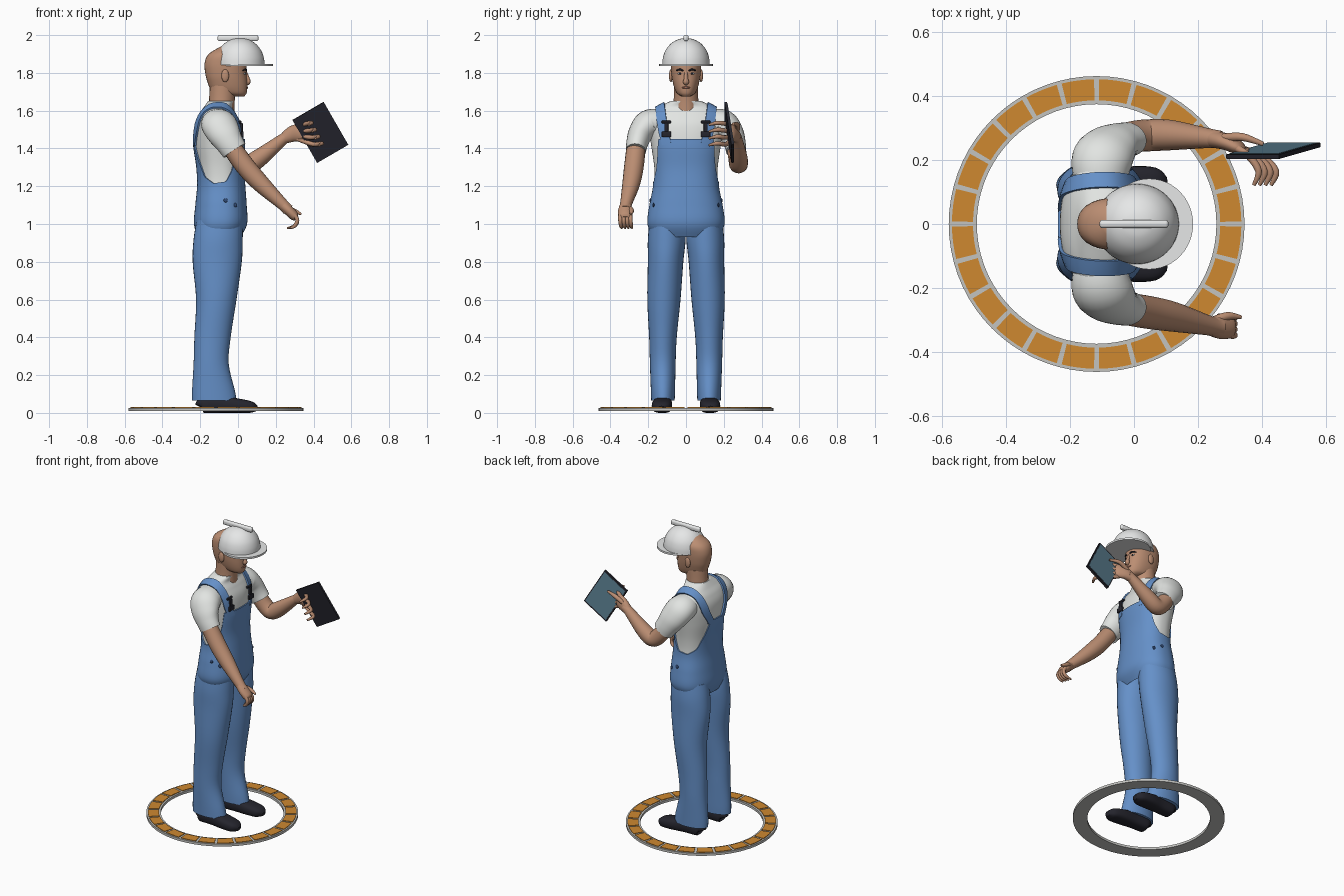
import bpy, bmesh, math
from mathutils import Vector, Matrix
from mathutils.bvhtree import BVHTree

if "Cube" in bpy.data.objects:
    bpy.data.objects.remove(bpy.data.objects["Cube"])


def material(name, r, g, b):
    m = bpy.data.materials.new(name)
    m.use_nodes = True
    m.diffuse_color = (r, g, b, 1)
    bsdf = m.node_tree.nodes["Principled BSDF"]
    bsdf.inputs["Base Color"].default_value = (r, g, b, 1)
    bsdf.inputs["Roughness"].default_value = 0.7
    return m


DENIM = material("denim blue", .13, .28, .58)
NAVY = material("navy button", .03, .07, .18)
SHIRT = material("shirt white", .76, .78, .76)
HELMET = material("helmet white", .8, .81, .81)
SKIN = material("skin", .5, .27, .17)
LIP = material("lip", .36, .15, .1)
DARK = material("near black", .018, .018, .026)
ORANGE = material("orange", .62, .25, .03)
GREY = material("light grey", .55, .55, .53)
SCREEN = material("screen teal", .1, .2, .27)


def finish(name, bm, mat, angle=45):
    bmesh.ops.recalc_face_normals(bm, faces=bm.faces)
    me = bpy.data.meshes.new(name)
    bm.to_mesh(me)
    bm.free()
    me.materials.append(mat)
    me.shade_smooth()
    me.set_sharp_from_angle(angle=math.radians(angle))
    ob = bpy.data.objects.new(name, me)
    bpy.context.collection.objects.link(ob)
    return ob


def skin_rings(name, rings, mat, closed=True, caps=True):
    bm = bmesh.new()
    vs = [[bm.verts.new(p) for p in r] for r in rings]
    n = len(rings[0])
    for a, b in zip(vs, vs[1:]):
        for i in range(n if closed else n - 1):
            j = (i + 1) % n
            bm.faces.new((a[i], a[j], b[j], b[i]))
    if caps:
        bm.faces.new(vs[0])
        bm.faces.new(vs[-1])
    return finish(name, bm, mat)


def spline(rows, n=5):
    """Smooth curve through rows of numbers."""
    rows = [Vector(r) for r in rows]
    out = []
    for i in range(len(rows) - 1):
        p1, p2 = rows[i], rows[i + 1]
        p0, p3 = rows[max(i - 1, 0)], rows[min(i + 2, len(rows) - 1)]
        for k in range(n):
            t = k / n
            out.append(p1 + (p2 - p0) * (t / 2) + (p0 * 2 - p1 * 5 + p2 * 4 - p3) * (t * t / 2)
                       + (p1 * 3 - p0 - p2 * 3 + p3) * (t ** 3 / 2))
    return out + [rows[-1]]


def oval(a, p=2):
    c, s = math.cos(a), math.sin(a)
    return math.copysign(abs(c) ** (2 / p), c), math.copysign(abs(s) ** (2 / p), s)


def loft(name, rows, mat, seg=32, p=2):
    """Level rings; each row is x, y, z, x radius, y radius."""
    rings = []
    for x, y, z, rx, ry in spline(rows):
        pts = [oval(math.tau * i / seg, p) for i in range(seg)]
        rings.append([(x + rx * c, y + ry * s, z) for c, s in pts])
    return skin_rings(name, rings, mat)


def tube(name, rows, mat, ref=(0, 1, 0), seg=20, p=2):
    """Rings across a path; each row is x, y, z, radius along ref, other radius."""
    pts = spline([r if len(r) == 5 else (*r, r[3]) for r in rows])
    rings = []
    for i, r in enumerate(pts):
        c = Vector(r[:3])
        t = (Vector(pts[min(i + 1, len(pts) - 1)][:3]) - Vector(pts[max(i - 1, 0)][:3])).normalized()
        u = Vector(ref)
        u = (u - t * u.dot(t)).normalized()
        w = t.cross(u)
        ring = [oval(math.tau * k / seg, p) for k in range(seg)]
        rings.append([c + u * r[3] * a + w * r[4] * b for a, b in ring])
    return skin_rings(name, rings, mat)


def ball(name, loc, size, mat):
    bm = bmesh.new()
    bmesh.ops.create_uvsphere(bm, u_segments=20, v_segments=12, radius=1,
                              matrix=Matrix.Translation(loc) @ Matrix.Diagonal((*size, 1)))
    return finish(name, bm, mat)


def box(name, matrix, mat, bevel=0):
    bm = bmesh.new()
    bmesh.ops.create_cube(bm, size=1, matrix=matrix)
    if bevel:
        bmesh.ops.bevel(bm, geom=bm.edges[:], offset=bevel, segments=3, affect='EDGES', profile=.5)
    return finish(name, bm, mat)


# Ground ring with inlaid tiles
CX, TILES = -.117, 24


def arc(r, z, a):
    return (CX + r * math.cos(a), r * math.sin(a), z)


section = [(.375, .01), (.463, .01), (.463, .026), (.375, .026), (.375, .01)]
skin_rings("ground_ring", [[arc(r, z, math.tau * i / 72) for i in range(72)] for r, z in section],
           GREY, caps=False)
for k in range(TILES):
    span = [math.radians(15 * k + 1 + 13 * i / 4) for i in range(5)]
    skin_rings("ring_tile", [[arc(.387, .024, a), arc(.453, .024, a), arc(.453, .03, a), arc(.387, .03, a)]
                             for a in span], ORANGE)

# Torso profile: z, centre x, x radius, y radius
BODY = spline([(.93, -.1, .105, .165), (1.0, -.0925, .133, .196), (1.1, -.09, .128, .186),
               (1.2, -.089, .12, .167), (1.3, -.094, .119, .168), (1.42, -.1, .13, .185),
               (1.52, -.105, .124, .2), (1.58, -.108, .1, .195), (1.62, -.105, .075, .145),
               (1.652, -.09, .068, .078)], 8)


def body_point(a, z, grow=0):
    for lo, hi in zip(BODY, BODY[1:]):
        if z <= hi[0]:
            break
    _, cx, rx, ry = lo.lerp(hi, max(0, min(1, (z - lo[0]) / (hi[0] - lo[0]))))
    c, s = oval(a, 2.3)
    return (cx + (rx + grow) * c, (ry + grow) * s, z)


AROUND = [math.tau * i / 96 for i in range(96)]
levels = [r[0] for r in BODY if r[0] > 1.12]
shirt = skin_rings("shirt_body", [[body_point(a, z) for a in AROUND] for z in levels], SHIRT)

# Overalls: bib in front, low sides, tapered back panel
RIM = [(0, 1.45), (46, 1.45), (51, 1.38), (62, 1.29), (80, 1.225), (105, 1.215), (130, 1.25),
       (150, 1.34), (163, 1.43), (180, 1.43)]


def rim(a):
    d = math.degrees(a)
    d = min(d, 360 - d)
    for (d0, z0), (d1, z1) in zip(RIM, RIM[1:]):
        if d <= d1 + 1e-6:
            return z0 + (z1 - z0) * (d - d0) / (d1 - d0)


ROWS = 24
rings = [[body_point(a, .93 + (rim(a) - .93) * k / ROWS, .008) for a in AROUND] for k in range(ROWS + 1)]
rings.append([body_point(a, rim(a), -.004) for a in AROUND])
skin_rings("overalls_body", rings, DENIM, caps=False)

tree = BVHTree.FromPolygons([v.co for v in shirt.data.vertices], [p.vertices for p in shirt.data.polygons])
strap_y = spline([(.1, 0), (.122, 0), (.135, 0), (.11, 0), (.06, 0)], 8)

for side, label in ((1, "left"), (-1, "right")):
    # Shoulder straps laid over the shirt
    rings = []
    for i, row in enumerate(strap_y):
        a = math.radians(10 + 163 * i / (len(strap_y) - 1))
        d = Vector((math.cos(a), 0, math.sin(a)))
        top, low = [], []
        for off in (-.023, 0, .023):
            hit, normal, _, _ = tree.ray_cast(Vector((-.1, side * (row[0] + off), 1.4)), d)
            if normal.dot(d) < 0:
                normal = -normal
            top.append(hit + normal * .01)
            low.append(hit - normal * .004)
        rings.append(top + low[::-1])
    skin_rings(label + "_strap", rings, DENIM)

    # Buckles and hip buttons
    for z, h, w in ((1.475, .03, .05), (1.51, .05, .022), (1.54, .014, .05)):
        x = body_point(math.radians(32), z)[0] + .014
        box(label + "_buckle", Matrix.Translation((x, side * .104, z)) @ Matrix.Diagonal((.014, w, h, 1)),
            DARK, .004)
    for a, z in ((82, 1.125), (60, 1.1)):
        x, y, z = body_point(math.radians(a), z, .009)
        ball(label + "_hip_button", (x, side * y, z), (.011, .005, .011), NAVY)

    # Trouser legs and shoes
    loft(label + "_trouser_leg",
         [(-.097, side * .1, 1.02, .122, .092), (-.105, side * .102, .92, .13, .1),
          (-.11, side * .108, .8, .13, .094), (-.115, side * .117, .6, .107, .088),
          (-.135, side * .122, .4, .096, .073), (-.142, side * .123, .26, .093, .068),
          (-.13, side * .122, .12, .113, .064), (-.125, side * .122, .065, .118, .062)], DENIM)
    tube(label + "_shoe",
         [(-.2, side * .118, .032, .02, .025), (-.185, side * .118, .04, .042, .04),
          (-.09, side * .121, .044, .046, .044), (0, side * .127, .038, .054, .038),
          (.07, side * .13, .03, .046, .03), (.1, side * .13, .022, .018, .014)], DARK, p=2.8)

    # Sleeves
    tube(label + "_sleeve",
         [(-.105, side * .14, 1.535, .085, .075), (-.1, side * .2, 1.525, .095, .078),
          (-.075, side * .24, 1.48, .088, .066), (-.045, side * .258, 1.43, .074, .058),
          (-.018, side * .265, 1.388, .068, .053)], SHIRT, ref=(1, 0, 0), seg=28)

    # Ears, eyes and brows
    ball(label + "_ear", (-.068, side * .08, 1.785), (.02, .01, .034), SKIN)
    ball(label + "_eye", (.034, side * .031, 1.796), (.006, .013, .006), SHIRT)
    ball(label + "_pupil", (.038, side * .031, 1.796), (.004, .006, .006), DARK)
    tube(label + "_brow", [(.045, side * .014, 1.811, .004), (.04, side * .032, 1.818, .005),
                           (.024, side * .052, 1.812, .003)], DARK, ref=(0, 0, 1), seg=8)

# Arms
tube("right_arm", [(-.05, -.262, 1.43, .05), (.035, -.275, 1.31, .052), (.12, -.29, 1.215, .047),
                   (.235, -.318, 1.105, .031), (.265, -.322, 1.075, .031)], SKIN)
tube("left_arm", [(-.05, .262, 1.43, .05), (.005, .274, 1.35, .05), (.055, .278, 1.318, .05),
                  (.12, .278, 1.355, .047), (.24, .268, 1.45, .03), (.27, .264, 1.465, .028)], SKIN)

# Right hand, loosely curled
tube("right_palm", [(.24, -.32, 1.1, .03, .028), (.27, -.322, 1.07, .038, .027),
                    (.3, -.322, 1.04, .036, .024), (.312, -.322, 1.03, .025, .012)], SKIN)
for k in range(4):
    y = -.348 + .018 * k
    tube("right_finger", [(.298, y, 1.05, .011), (.314, y, 1.02, .011), (.3, y + .004, .99, .01),
                          (.278 - .006 * k, y + .008, .978, .005)], SKIN, seg=10)
tube("right_thumb", [(.255, -.3, 1.085, .014), (.295, -.288, 1.07, .013), (.335, -.292, 1.052, .006)],
     SKIN, ref=(0, 0, 1), seg=10)

# Left hand gripping the tablet
tube("left_palm", [(.24, .268, 1.45, .028, .028), (.285, .258, 1.475, .026, .042),
                   (.325, .24, 1.485, .022, .046), (.345, .23, 1.488, .012, .034)], SKIN)
for k in range(4):
    x, z = .018 * k, -.036 * k
    tube("left_finger", [(.315, .242, 1.515 + z * .6, .012), (.36 + x * .7, .212, 1.53 + z, .012),
                         (.39 + x, .165, 1.535 + z, .011), (.375 + x, .122, 1.525 + z, .006)],
         SKIN, ref=(0, 0, 1), seg=10)
tube("left_thumb", [(.28, .27, 1.495, .014), (.34, .272, 1.525, .013), (.405, .25, 1.53, .007)],
     SKIN, ref=(0, 0, 1), seg=10)

# Tablet with a screen plate on its inner side
u, v = Vector((.165, 0, .096)), Vector((.13, .037, -.226))
n = v.cross(u).normalized()
if n.y < 0:
    n = -n


def slab(scale, thick, shift):
    m = Matrix((u * scale, v * scale, n * thick)).transposed().to_4x4()
    m.translation = Vector((.436, .229, 1.485)) + n * shift
    return m


box("tablet_case", slab(1, .014, 0), DARK)
box("tablet_screen", slab(.93, .004, .007), SCREEN)

# Neck and head
tube("neck", [(-.088, 0, 1.6, .07), (-.085, 0, 1.66, .065, .068), (-.08, 0, 1.73, .064, .07)], SKIN)
loft("head", [(.005, 0, 1.676, .028, .022), (-.03, 0, 1.69, .074, .046), (-.048, 0, 1.715, .097, .06),
              (-.056, 0, 1.75, .105, .07), (-.063, 0, 1.79, .109, .077), (-.066, 0, 1.85, .111, .081),
              (-.06, 0, 1.9, .095, .076), (-.045, 0, 1.94, .045, .04)], SKIN, p=2.2)
tube("nose", [(.038, 0, 1.805, .009), (.05, 0, 1.772, .011), (.054, 0, 1.752, .016, .013),
              (.044, 0, 1.742, .01)], SKIN, seg=12)
ball("mouth", (.046, 0, 1.722), (.008, .024, .006), LIP)

# Safety helmet
loft("helmet_dome", [(.01, 0, 1.842, .131, .126), (.01, 0, 1.88, .127, .122), (.01, 0, 1.92, .112, .108),
                     (.01, 0, 1.955, .083, .08), (.01, 0, 1.977, .045, .042), (.01, 0, 1.984, .006, .006)],
     HELMET, seg=48)
loft("helmet_brim", [(.048, 0, 1.836, .137, .142), (.048, 0, 1.848, .137, .142)], HELMET, seg=48)
box("helmet_ridge", Matrix.Translation((0, 0, 1.984)) @ Matrix.Diagonal((.216, .026, .032, 1)), HELMET, .01)
